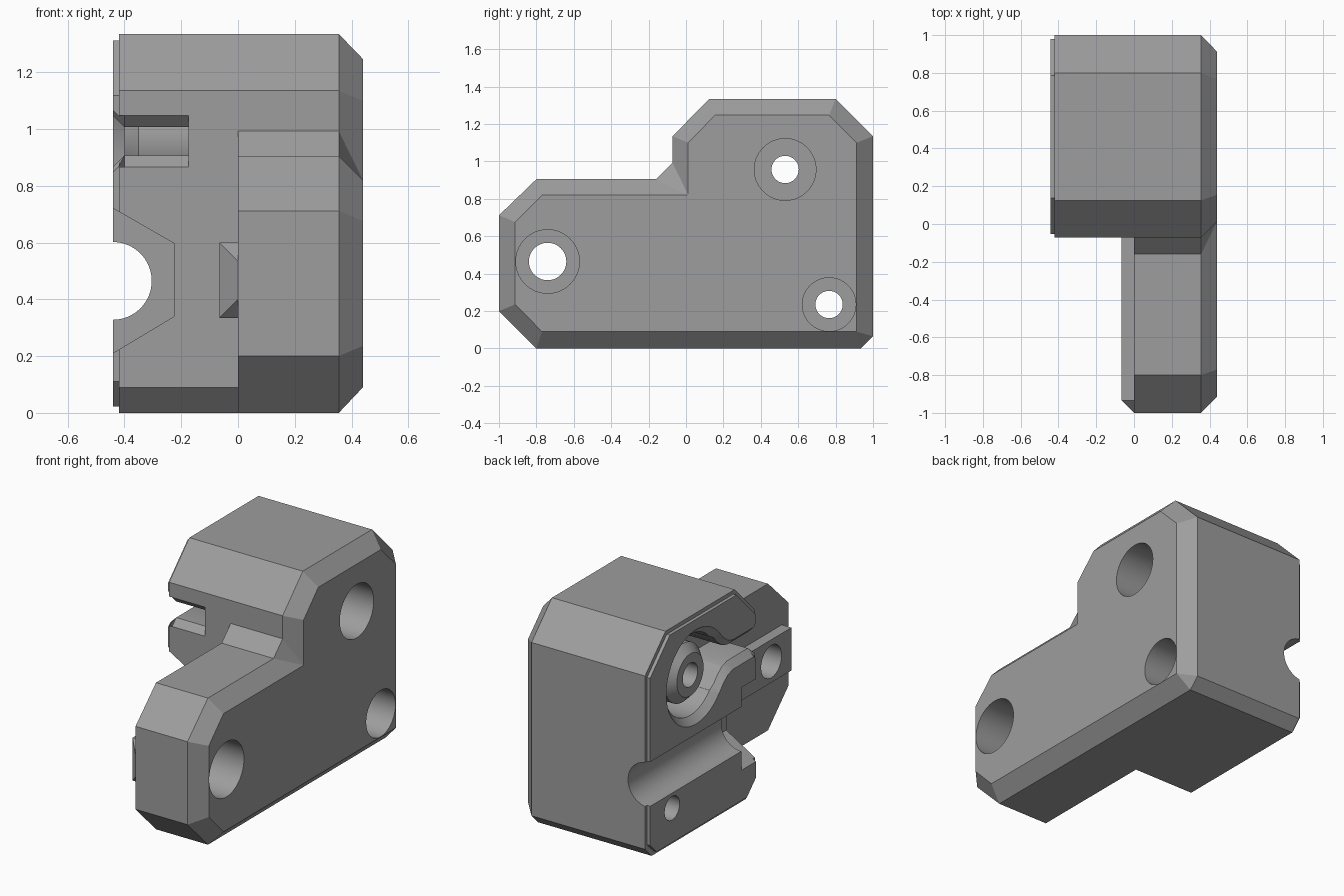
import bpy, bmesh, math

if "Cube" in bpy.data.objects:
    bpy.data.objects.remove(bpy.data.objects["Cube"])

grey = bpy.data.materials.new("plain_grey")
grey.diffuse_color = (0.34, 0.34, 0.34, 1)
grey.use_nodes = True
grey.node_tree.nodes["Principled BSDF"].inputs["Base Color"].default_value = grey.diffuse_color


def loft(name, rings):
    """Closed solid through rings of equally many points."""
    bm = bmesh.new()
    vs = [[bm.verts.new(p) for p in r] for r in rings]
    n = len(vs[0])
    for a, b in zip(vs, vs[1:]):
        for i in range(n):
            j = (i + 1) % n
            bm.faces.new((a[i], a[j], b[j], b[i]))
    bm.faces.new(vs[0][::-1])
    bm.faces.new(vs[-1])
    bmesh.ops.remove_doubles(bm, verts=bm.verts, dist=1e-5)
    bmesh.ops.recalc_face_normals(bm, faces=bm.faces)
    me = bpy.data.meshes.new(name)
    bm.to_mesh(me)
    bm.free()
    me.materials.append(grey)
    ob = bpy.data.objects.new(name, me)
    bpy.context.collection.objects.link(ob)
    return ob


def at_x(x, prof):
    return [(x, y, z) for y, z in prof]


def lathe_x(name, y, z, prof, n=64):
    """Solid of revolution about an x-parallel axis; prof = (x, radius)."""
    t = [2 * math.pi * i / n for i in range(n)]
    return loft(name, [[(x, y + r * math.cos(a), z + r * math.sin(a)) for a in t] for x, r in prof])


# Right plate: stepped silhouette with a wide bevel on the outer side
outer = [(-.8, 0), (.935, 0), (1, .065), (1, 1.135), (.8, 1.335), (.125, 1.335),
         (-.072, 1.135), (-.072, .993), (-.16, .905), (-.8, .905), (-1, .712), (-1, .2)]
inner = [(-.77, .09), (.912, .09), (.912, .09), (.912, 1.1), (.765, 1.247), (.155, 1.247),
         (.012, 1.1), (.012, .82), (.012, .82), (-.77, .82), (-.913, .676), (-.913, .236)]
plate = loft("right_plate", [at_x(0, outer), at_x(.355, outer), at_x(.44, inner)])

# Left block and its slightly smaller raised face
block_prof = [(.018, 0), (.935, 0), (1, .065), (1, 1.135), (.8, 1.335),
              (.125, 1.335), (-.072, 1.135), (-.072, .09)]
lip_prof = [(.464 + (y - .464) * .962, .667 + (z - .667) * .965) for y, z in block_prof]
block = loft("left_block", [at_x(0, block_prof), at_x(-.42, block_prof)])
lip = loft("left_face_lip", [at_x(-.42, lip_prof), at_x(-.441, lip_prof)])

# Locating rail on the arm, with a bevelled front end
rail_rings = []
for y, x0, z0, z1 in ((-.072, -.065, .335, .6), (-.935, -.065, .335, .6), (-1, 0, .4, .535)):
    rail_rings.append([(x0, y, z0), (0, y, z0), (0, y, z1), (x0, y, z1)])
rail = loft("locating_rail", rail_rings)

# Round boss standing inside the cavity
HY, HZ = .53, .957
boss = lathe_x("cavity_boss", HY, HZ, [(-.17, .18), (-.35, .18), (-.4, .13)])

# Screw bores with counterbores from the right
bore_top = lathe_x("bore_top", HY, HZ, [(-.6, .073), (.05, .073), (.05, .165), (.6, .165)])
bore_low = lathe_x("bore_low", .765, .235, [(-.6, .073), (.05, .073), (.05, .143), (.6, .143)])
bore_arm = lathe_x("bore_arm", -.74, .465, [(-.6, .1), (.2, .1), (.2, .17), (.6, .17)])

# Round cavity with flared rim
cavity = lathe_x("cavity", HY, HZ, [(-.175, .25), (-.4, .25), (-.48, .33)])

# Slot from the front into the cavity: flared mouth, widening at the cavity
half = [(-.115, .09), (-.072, .09), (-.032, .05), (.17, .05), (.22, .065),
        (.265, .1), (.3, .14), (.34, .165), (HY, .17)]


def slot_ring(x, grow):
    h = [(y, w + (grow if y > -.05 else 0)) for y, w in half]
    return at_x(x, [(y, HZ - w) for y, w in h] + [(y, HZ + w) for y, w in reversed(h)])


slot = loft("slot", [slot_ring(-.175, 0), slot_ring(-.4, 0), slot_ring(-.48, .08)])

# Half-round channel along the left face and its pocket at the front
arc = [2 * math.pi * i / 64 for i in range(64)]
channel = loft("channel", [[(-.441 + .137 * math.cos(a), y, .465 + .137 * math.sin(a)) for a in arc]
                           for y in (-.3, 1.3)])
pocket_prof = [(-.5, .175), (-.225, .34), (-.225, .597), (-.5, .755)]
pocket = loft("pocket", [[(x, y, z) for x, z in pocket_prof] for y in (-.2, .09)])

left_cuts = [cavity, slot, channel, pocket, bore_top, bore_low]
jobs = {plate: [bore_top, bore_low, bore_arm], block: left_cuts, lip: left_cuts,
        rail: [bore_arm], boss: [bore_top]}
for ob, cuts in jobs.items():
    for c in cuts:
        m = ob.modifiers.new(c.name, 'BOOLEAN')
        m.operation, m.solver, m.object = 'DIFFERENCE', 'EXACT', c

# Bake the cuts, then remove the cutters
bpy.context.view_layer.update()
dg = bpy.context.evaluated_depsgraph_get()
baked = {ob: bpy.data.meshes.new_from_object(ob.evaluated_get(dg)) for ob in jobs}
for ob, me in baked.items():
    ob.modifiers.clear()
    ob.data = me
for c in left_cuts + [bore_arm]:
    bpy.data.objects.remove(c)

# Smooth the round walls, keep edges sharp
bpy.ops.object.select_all(action='DESELECT')
for ob in jobs:
    ob.select_set(True)
bpy.context.view_layer.objects.active = plate
bpy.ops.object.shade_smooth_by_angle(angle=math.radians(20))
